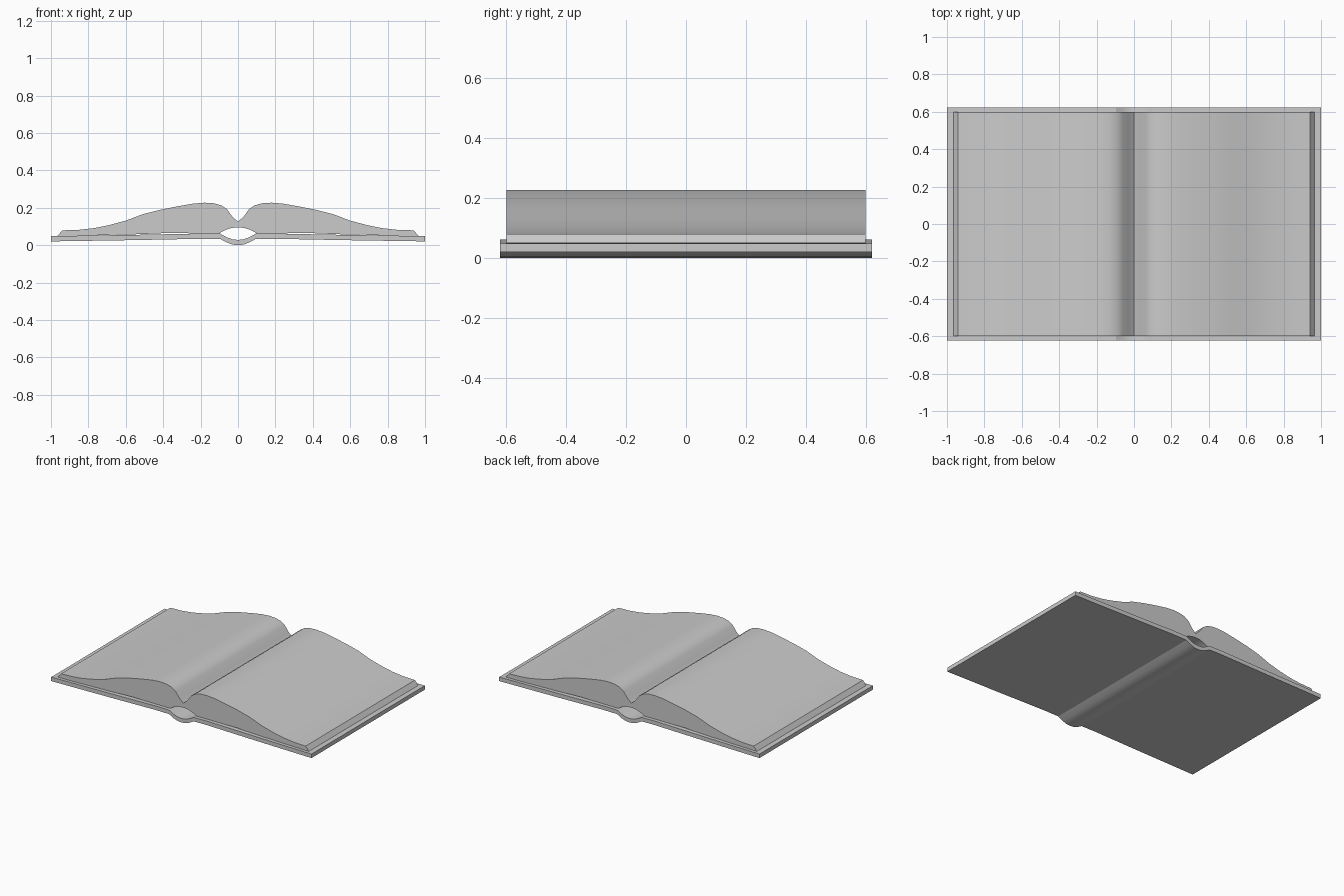
import bpy, bmesh

if "Cube" in bpy.data.objects:
    bpy.data.objects.remove(bpy.data.objects["Cube"])


def half_extrusion(name, upper, lower, half_depth):
    """Extrude the right half of a cross-section along y and mirror it over x = 0."""
    loop = upper + lower[::-1]
    n = len(loop)
    bm = bmesh.new()
    front = [bm.verts.new((x, -half_depth, z)) for x, z in loop]
    back = [bm.verts.new((x, half_depth, z)) for x, z in loop]
    bm.faces.new(front)
    bm.faces.new(back[::-1])
    # the closing segment lies on the mirror plane, so it stays open
    for i in range(n - 1):
        bm.faces.new((front[i], back[i], back[i + 1], front[i + 1]))
    bmesh.ops.recalc_face_normals(bm, faces=bm.faces)
    # open half shell: make sure the outer end face points to +x
    outer = max(bm.faces, key=lambda f: f.calc_center_median().x)
    if outer.normal.x < 0:
        bmesh.ops.reverse_faces(bm, faces=bm.faces)
    mesh = bpy.data.meshes.new(name)
    bm.to_mesh(mesh)
    bm.free()
    obj = bpy.data.objects.new(name, mesh)
    bpy.context.collection.objects.link(obj)
    mirror = obj.modifiers.new("Mirror", 'MIRROR')
    mirror.use_clip = True
    bpy.ops.object.select_all(action='DESELECT')
    obj.select_set(True)
    bpy.context.view_layer.objects.active = obj
    bpy.ops.object.modifier_apply(modifier="Mirror")
    bpy.ops.object.shade_smooth_by_angle(angle=0.45)
    return obj


# Cover: two boards joined by a spine that sags between them
cover_lower = [(0, 0), (0.03, 0.003), (0.06, 0.014), (0.095, 0.033),
               (0.2, 0.034), (0.55, 0.027), (1.0, 0.02)]
cover_upper = [(x, z + 0.028) for x, z in cover_lower]
half_extrusion("cover", cover_upper, cover_lower, 0.622)

# Pages: two swelling leaves meeting in a central gutter, arched above the spine
pages_upper = [(0, 0.125), (0.03, 0.152), (0.06, 0.193), (0.09, 0.213),
               (0.13, 0.224), (0.18, 0.227), (0.24, 0.222), (0.32, 0.208),
               (0.42, 0.188), (0.51, 0.165), (0.6, 0.131), (0.69, 0.107),
               (0.77, 0.091), (0.85, 0.082), (0.94, 0.079), (0.965, 0.049)]
pages_lower = [(0, 0.095), (0.035, 0.092), (0.07, 0.08), (0.1, 0.063),
               (0.4, 0.064), (0.55, 0.058), (0.94, 0.048)]
half_extrusion("pages", pages_upper, pages_lower, 0.6)
